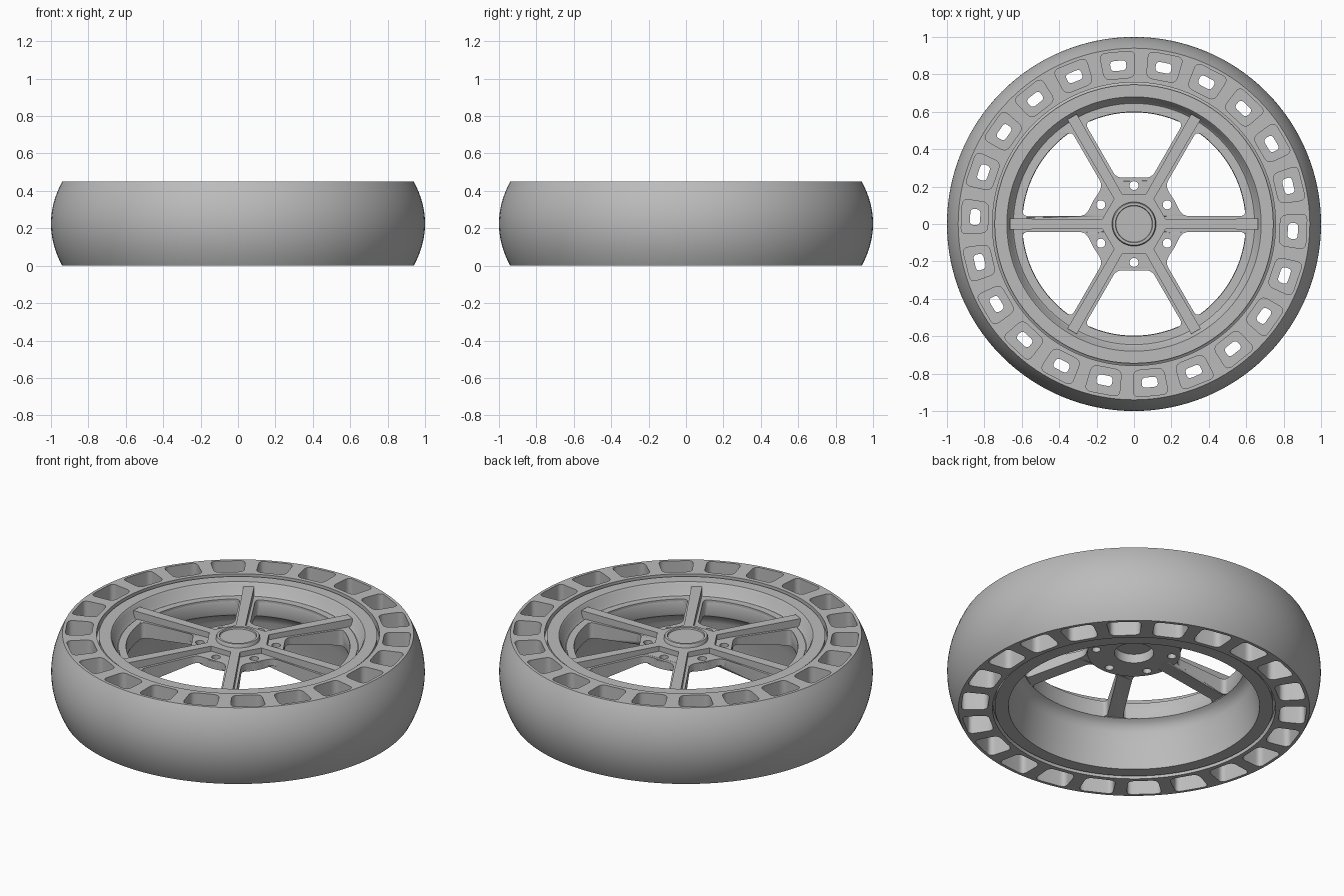
import bpy, bmesh
from math import sin, cos, pi, asin, radians
from mathutils import Vector

if "Cube" in bpy.data.objects:
    bpy.data.objects.remove(bpy.data.objects["Cube"])

grey = bpy.data.materials.new("plain_grey")
grey.use_nodes = True
colour = (0.5, 0.5, 0.5, 1)
grey.diffuse_color = colour
grey.node_tree.nodes["Principled BSDF"].inputs["Base Color"].default_value = colour

SPOKES, POCKETS = 6, 22
POCKET_START = radians(79.3)


def polar(r, a):
    return Vector((r * cos(a), r * sin(a)))


def circle(r, n=128, centre=Vector((0, 0))):
    return [centre + polar(r, 2 * pi * i / n) for i in range(n)]


def rounded(points, radius, steps=6):
    """Round the corners of a closed outline."""
    out = []
    for i, p in enumerate(points):
        a = p + (points[i - 1] - p).normalized() * radius
        b = p + (points[(i + 1) % len(points)] - p).normalized() * radius
        for k in range(steps + 1):
            t = k / steps
            out.append(a * (1 - t) ** 2 + p * 2 * t * (1 - t) + b * t * t)
    return out


def finish(name, mesh):
    ob = bpy.data.objects.new(name, mesh)
    bpy.context.collection.objects.link(ob)
    mesh.materials.clear()
    mesh.materials.append(grey)
    bpy.ops.object.select_all(action='DESELECT')
    ob.select_set(True)
    bpy.context.view_layer.objects.active = ob
    bpy.ops.object.shade_smooth_by_angle(angle=radians(32))
    return ob


def plate(name, outlines, z0, z1, shape=None):
    """Extrude an outline with holes from z0 to z1."""
    cu = bpy.data.curves.new(name, 'CURVE')
    cu.dimensions, cu.fill_mode = '2D', 'BOTH'
    cu.extrude = (z1 - z0) / 2
    for pts in outlines:
        sp = cu.splines.new('POLY')
        sp.points.add(len(pts) - 1)
        for q, p in zip(sp.points, pts):
            q.co = (p.x, p.y, 0, 1)
        sp.use_cyclic_u = True
    tmp = bpy.data.objects.new(name + "_outline", cu)
    bpy.context.collection.objects.link(tmp)
    dg = bpy.context.evaluated_depsgraph_get()
    mesh = bpy.data.meshes.new_from_object(tmp.evaluated_get(dg))
    bpy.data.objects.remove(tmp)
    bm = bmesh.new()
    bm.from_mesh(mesh)
    bmesh.ops.remove_doubles(bm, verts=bm.verts, dist=1e-5)
    for v in bm.verts:
        v.co.z += (z0 + z1) / 2
        if shape:
            shape(v)
    bmesh.ops.recalc_face_normals(bm, faces=bm.faces)
    bm.to_mesh(mesh)
    bm.free()
    return finish(name, mesh)


def lathe(name, profile, n=128):
    """Spin a closed (radius, z) profile about the axle."""
    bm = bmesh.new()
    rings = [[bm.verts.new((*polar(r, 2 * pi * i / n), z)) for i in range(n)]
             for r, z in profile]
    for k, ring in enumerate(rings):
        nxt = rings[(k + 1) % len(rings)]
        for i in range(n):
            j = (i + 1) % n
            bm.faces.new((ring[i], ring[j], nxt[j], nxt[i]))
    bmesh.ops.recalc_face_normals(bm, faces=bm.faces)
    mesh = bpy.data.meshes.new(name)
    bm.to_mesh(mesh)
    bm.free()
    return finish(name, mesh)


def pocket_ring(r0, r1, half, radius):
    """Rounded wedge outlines repeated around the tyre."""
    out = []
    for k in range(POCKETS):
        a = POCKET_START + 2 * pi * k / POCKETS
        out.append(rounded([polar(r0, a - half), polar(r1, a - half),
                            polar(r1, a + half), polar(r0, a + half)], radius))
    return out


# Tyre: curved tread, pocketed side walls and the pierced web between them
tread = [(0.94 + 0.06 * (1 - t * t), 0.225 + 0.225 * t)
         for t in [i / 12 - 1 for i in range(25)]]
lathe("tyre_tread", tread)
plate("tyre_walls", [circle(0.94), circle(0.757)]
      + pocket_ring(0.785, 0.927, 0.102, 0.035), 0, 0.45)
plate("tyre_web", [circle(0.935), circle(0.765)]
      + pocket_ring(0.824, 0.878, 0.05, 0.022), 0.18, 0.27)

# Rim: flanges, barrel and the shelf that carries the spokes
lathe("rim", [
    (0.745, 0.01), (0.745, 0.03), (0.759, 0.04), (0.759, 0.41), (0.745, 0.42),
    (0.745, 0.44), (0.68, 0.44), (0.672, 0.43), (0.655, 0.38), (0.645, 0.37),
    (0.6, 0.365), (0.597, 0.355), (0.597, 0.29), (0.6, 0.28), (0.615, 0.27),
    (0.633, 0.25), (0.644, 0.22), (0.65, 0.17), (0.665, 0.09), (0.672, 0.01)])

# Spoke plate with six windows, deepening towards the rim
bolts = [circle(0.024, 24, polar(0.205, (k + 0.5) * 2 * pi / SPOKES))
         for k in range(SPOKES)]
windows = []
for k in range(SPOKES):
    a = k * 2 * pi / SPOKES
    b = a + 2 * pi / SPOKES
    inner, outer = asin(0.042 / 0.265), asin(0.042 / 0.6)
    arc = [polar(0.6, a + outer + (b - a - 2 * outer) * i / 8) for i in range(9)]
    windows.append(rounded([polar(0.265, b - inner), polar(0.265, a + inner)] + arc, 0.034))


def deepen(v):
    r = v.co.xy.length
    t = min(max((r - 0.27) / 0.33, 0), 1)
    v.co.z -= t * (0.07 if v.co.z < 0.37 else 0.015)


plate("spoke_plate", [circle(0.64), circle(0.108, 64)] + windows + bolts,
      0.35, 0.39, deepen)
plate("hub_flange", [circle(0.25, 96), circle(0.108, 64)] + bolts, 0.34, 0.385)

# Raised ribs along the spokes, joined by a hexagonal hub
star = []
for k in range(SPOKES):
    a = k * 2 * pi / SPOKES
    along, side = polar(1, a), polar(1, a + pi / 2)
    star += [along * 0.17 - side * 0.025, along * 0.662 - side * 0.029,
             along * 0.662 + side * 0.029, along * 0.17 + side * 0.025]
plate("spoke_ribs", [star, circle(0.108, 64)], 0.37, 0.42)

# Hub cap, hollow underneath
lathe("hub_ring", [(0.105, 0.34), (0.118, 0.34), (0.118, 0.432), (0.113, 0.44),
                   (0.1, 0.44), (0.097, 0.432), (0.097, 0.4), (0.105, 0.4)], 64)
plate("hub_cap", [circle(0.1, 64)], 0.39, 0.432)
